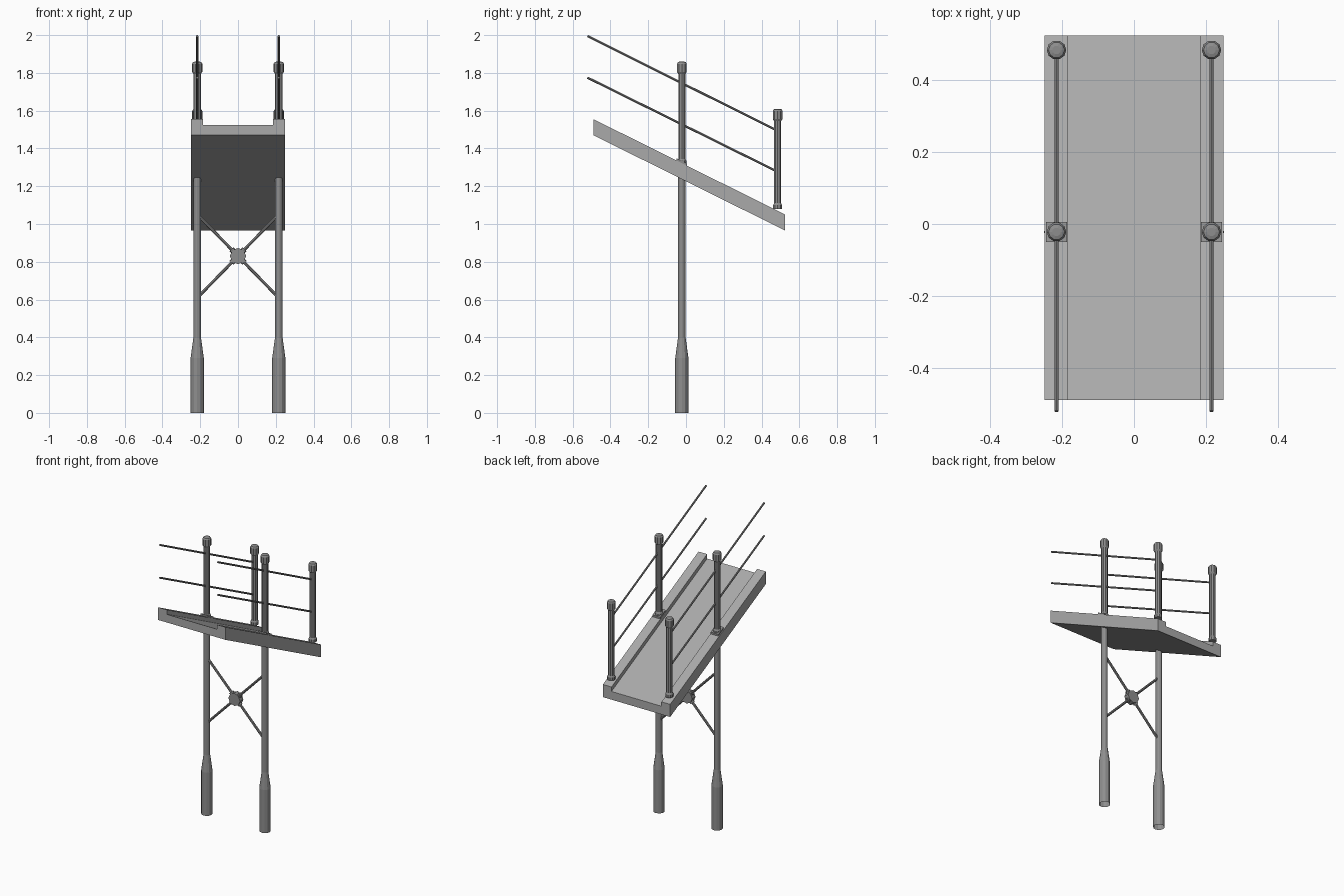
import bpy, bmesh, math
from mathutils import Vector

cube = bpy.data.objects.get("Cube")
if cube:
    bpy.data.objects.remove(cube, do_unlink=True)


def material(name, value):
    m = bpy.data.materials.new(name)
    m.use_nodes = True
    color = (value, value, value, 1)
    m.diffuse_color = color
    m.node_tree.nodes["Principled BSDF"].inputs["Base Color"].default_value = color
    return m


DECK = material("deck grey", 0.40)
METAL = material("post grey", 0.27)

POST_X, MID_Y, BACK_Y = 0.216, -0.022, 0.485
FRONT, BACK = -0.49, 0.525
SLOPE = -0.4975


def finish(name, bm, mat):
    bmesh.ops.recalc_face_normals(bm, faces=bm.faces)
    mesh = bpy.data.meshes.new(name)
    bm.to_mesh(mesh)
    bm.free()
    mesh.materials.append(mat)
    ob = bpy.data.objects.new(name, mesh)
    bpy.context.collection.objects.link(ob)
    return ob


def lathe(name, rings, x, y, sides=10, cap_top=True, cap_bottom=True):
    """Stack of (radius, z) rings joined into a faceted round part."""
    bm = bmesh.new()
    loops = []
    for r, z in rings:
        loops.append([bm.verts.new((x + r * math.cos(math.tau * i / sides),
                                    y + r * math.sin(math.tau * i / sides), z))
                      for i in range(sides)])
    for a, b in zip(loops, loops[1:]):
        for i in range(sides):
            j = (i + 1) % sides
            bm.faces.new((a[i], a[j], b[j], b[i]))
    if cap_bottom:
        bm.faces.new(loops[0])
    if cap_top:
        bm.faces.new(loops[-1])
    return finish(name, bm, METAL)


def rod(name, start, end, radius, sides=8):
    start, end = Vector(start), Vector(end)
    axis = end - start
    bm = bmesh.new()
    bmesh.ops.create_cone(bm, cap_ends=True, segments=sides, radius1=radius,
                          radius2=radius, depth=axis.length)
    turn = axis.to_track_quat('Z', 'Y').to_matrix().to_4x4()
    turn.translation = (start + end) / 2
    bm.transform(turn)
    return finish(name, bm, METAL)


def sloped_beam(name, x0, x1, y0, y1, bottom, top, mat):
    """Beam with plumb ends following the slope; heights are at the front end."""
    bm = bmesh.new()
    profile = [(y, z + SLOPE * (y - FRONT))
               for y, z in ((y0, bottom), (y1, bottom), (y1, top), (y0, top))]
    a, b = [[bm.verts.new((x, y, z)) for y, z in profile] for x in (x0, x1)]
    bm.faces.new(a)
    bm.faces.new(b)
    for i in range(4):
        j = (i + 1) % 4
        bm.faces.new((a[i], a[j], b[j], b[i]))
    return finish(name, bm, mat)


def railing_post(name, x, y, foot, top):
    lathe(name, [(0.025, foot), (0.025, foot + 0.02), (0.02, foot + 0.03),
                 (0.02, top - 0.065), (0.027, top - 0.055),
                 (0.027, top - 0.012), (0.022, top - 0.003), (0.012, top)], x, y)


# Walkway floor
sloped_beam("deck", -0.186, 0.186, FRONT, BACK, 1.47, 1.525, DECK)

for side, label in ((1, "left"), (-1, "right")):
    x = side * POST_X
    # Kerb along the walkway edge
    sloped_beam(label + "_kerb", *sorted((side * 0.186, side * 0.25)),
                FRONT, BACK, 1.47, 1.555, DECK)
    # Support leg with a wide open foot
    lathe(label + "_leg", [(0.035, 0), (0.035, 0.29), (0.02, 0.4), (0.02, 1.28)],
          x, MID_Y, sides=12, cap_bottom=False)
    # Saddle clamped over the kerb
    sloped_beam(label + "_saddle", x - 0.029, x + 0.029, MID_Y - 0.028,
                MID_Y + 0.028, 1.54, 1.567, METAL)
    # Railing posts
    railing_post(label + "_middle_post", x, MID_Y, 1.315, 1.86)
    railing_post(label + "_back_post", x, BACK_Y, 1.08, 1.61)
    # Parallel handrails
    for rail, z0, z1 in (("upper", 2.0, 1.5), ("lower", 1.78, 1.283)):
        rod(label + "_" + rail + "_rail", (x, -0.522, z0 - 0.005),
            (x, 0.472, z1), 0.006)

# Cross brace between the legs
HUB = Vector((0, MID_Y, 0.83))
for side, label in ((1, "left"), (-1, "right")):
    reach = Vector((side * 0.205, 0, 0.21))
    rod(label + "_brace_rod", HUB - reach, HUB + reach, 0.008)
    sleeve = reach.normalized() * 0.05
    rod(label + "_brace_sleeve", HUB - sleeve, HUB + sleeve, 0.015)
rod("brace_hub", HUB - Vector((0, 0.018, 0)), HUB + Vector((0, 0.018, 0)), 0.043)
